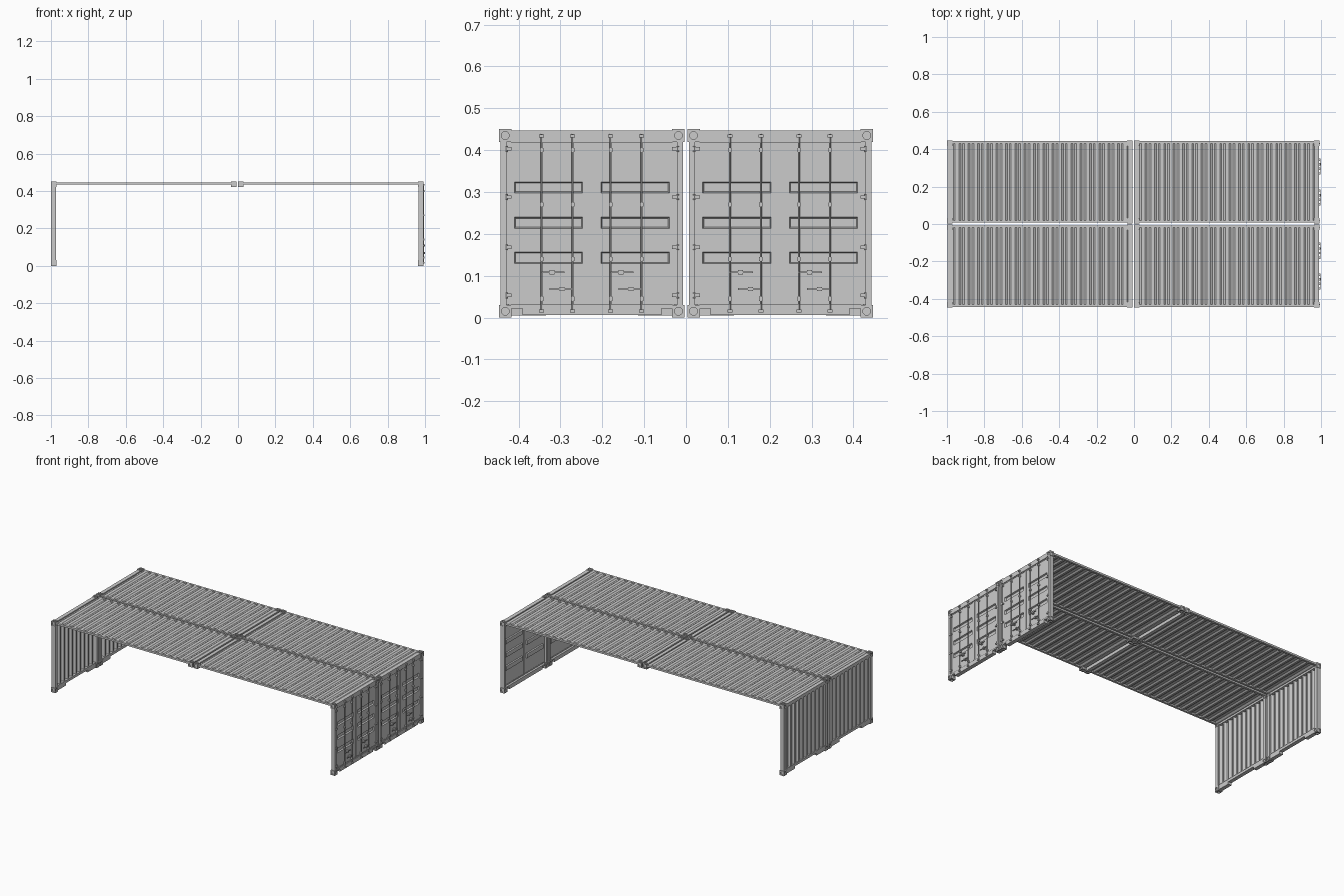
import bpy, bmesh, math
from mathutils import Matrix, Vector

if "Cube" in bpy.data.objects:
    bpy.data.objects.remove(bpy.data.objects["Cube"])

# One flat steel colour
steel = bpy.data.materials.new("grey steel")
steel.use_nodes = True
colour = (0.6, 0.6, 0.6, 1)
steel.diffuse_color = colour
steel.node_tree.nodes["Principled BSDF"].inputs["Base Color"].default_value = colour

CY = 0.225            # centre line of each container row
LEFT, RIGHT = -1.0, 0.992
JOINT = (LEFT + RIGHT) / 2
HW = 0.222            # half width over the corner castings
RAIL = 0.218          # half width over posts and rails
TOP = 0.45
CAST = 0.03


def box(bm, x, y, z):
    """Box from (min, max) pairs."""
    size = Vector(b - a for a, b in (x, y, z))
    mid = Vector((a + b) / 2 for a, b in (x, y, z))
    bmesh.ops.create_cube(bm, size=1, matrix=Matrix.Translation(mid) @ Matrix.Diagonal(size).to_4x4())


def both(bm, x, y, z):
    """Box and its twin across the container's centre line."""
    box(bm, x, y, z)
    box(bm, x, (-y[1], -y[0]), z)


def rod(bm, x, y, z, r, sides=8):
    mid = Vector((x, y, (z[0] + z[1]) / 2))
    bmesh.ops.create_cone(bm, cap_ends=True, segments=sides, radius1=r, radius2=r,
                          depth=z[1] - z[0], matrix=Matrix.Translation(mid))


def to_mesh(bm, name):
    mesh = bpy.data.meshes.new(name)
    bm.to_mesh(mesh)
    bm.free()
    mesh.materials.append(steel)
    return mesh


def add(mesh, name, place, sheet=0):
    ob = bpy.data.objects.new(name, mesh)
    ob.location = place
    bpy.context.scene.collection.objects.link(ob)
    if sheet:
        mod = ob.modifiers.new("sheet", "SOLIDIFY")
        mod.thickness = sheet
    return ob


def rows(bm, name, sheet=0):
    """Place the same part in the front and back container rows."""
    mesh = to_mesh(bm, name)
    for side, y in (("front", -CY), ("back", CY)):
        add(mesh, side + "_" + name, (0, y, 0), sheet)


def corrugated(bm, start, end, count, depth, make):
    """Trapezoid sheet; make(s, d) gives the two edge points at s."""
    pitch = (end - start) / count
    pts = [(start, 0)]
    for i in range(count):
        for f, d in ((0.2, 0), (0.4, 1), (0.8, 1), (1, 0)):
            pts.append((start + (i + f) * pitch, d * depth))
    edges = [[bm.verts.new(p) for p in make(s, d)] for s, d in pts]
    for a, b in zip(edges, edges[1:]):
        bm.faces.new((a[0], b[0], b[1], a[1]))


# Corner castings with a round socket on every face
bm = bmesh.new()
bmesh.ops.create_cube(bm, size=CAST)
block = add(to_mesh(bm, "casting"), "casting_blank", (0, 0, 0))
bm = bmesh.new()
for axis in "XYZ":
    for s in (-1, 1):
        turn = Matrix.Identity(4) if axis == "Z" else Matrix.Rotation(math.pi / 2, 4, "Y" if axis == "X" else "X")
        bmesh.ops.create_cone(bm, cap_ends=True, segments=12, radius1=0.0095, radius2=0.0095, depth=0.01,
                              matrix=turn @ Matrix.Translation((0, 0, s * CAST / 2)))
cutter = add(to_mesh(bm, "socket_cutter"), "socket_cutter", (0, 0, 0))
cutter.hide_render = True
cut = block.modifiers.new("sockets", "BOOLEAN")
cut.operation, cut.object, cut.solver = "DIFFERENCE", cutter, "EXACT"
casting = bpy.data.meshes.new_from_object(block.evaluated_get(bpy.context.evaluated_depsgraph_get()))
for helper in (block, cutter):
    bpy.data.objects.remove(helper)
h = CAST / 2
for cy in (-CY, CY):
    for sy in (-1, 1):
        y = cy + sy * (HW - h)
        for x in (LEFT + h, RIGHT - h):
            add(casting, "lower_corner_casting", (x, y, h))
            add(casting, "upper_corner_casting", (x, y, TOP - h))
        for s in (-1, 1):
            add(casting, "joint_casting", (JOINT + s * (h + 0.003), y, TOP - h))

# Roof: corrugated sheets, side rails and joint headers
bm = bmesh.new()
for a, b in ((LEFT + 0.024, JOINT - 0.024), (JOINT + 0.024, RIGHT - 0.024)):
    corrugated(bm, a, b, 19, 0.007, lambda s, d: ((s, -0.208, 0.439 + d), (s, 0.208, 0.439 + d)))
rows(bm, "roof_sheet", 0.002)
bm = bmesh.new()
for a, b in ((LEFT + CAST, JOINT - CAST), (JOINT + CAST, RIGHT - CAST)):
    both(bm, (a, b), (0.205, RAIL), (0.434, 0.446))
rows(bm, "roof_side_rail")
bm = bmesh.new()
box(bm, (JOINT - 0.027, JOINT - 0.005), (-0.193, 0.193), (0.425, 0.447))
box(bm, (JOINT + 0.005, JOINT + 0.027), (-0.193, 0.193), (0.435, 0.447))
rows(bm, "joint_header")

# Blind end: posts, rails, gussets and corrugated wall
bm = bmesh.new()
both(bm, (LEFT + 0.001, LEFT + 0.028), (0.198, RAIL), (CAST, TOP - CAST))
box(bm, (LEFT + 0.002, LEFT + 0.026), (-0.193, 0.193), (0.425, 0.446))
box(bm, (LEFT + 0.002, LEFT + 0.026), (-0.193, 0.193), (0.02, 0.036))
both(bm, (LEFT + 0.002, LEFT + 0.026), (0.11, 0.193), (0.005, 0.02))
rows(bm, "blind_end_frame")
bm = bmesh.new()
corrugated(bm, -0.2, 0.2, 10, 0.016,
           lambda s, d: ((LEFT + 0.021 - d, s, 0.034), (LEFT + 0.021 - d, s, 0.427)))
rows(bm, "blind_end_wall", 0.002)

# Door end: posts, header and sill
bm = bmesh.new()
both(bm, (RIGHT - 0.027, RIGHT - 0.001), (0.204, RAIL), (CAST, TOP - CAST))
box(bm, (RIGHT - 0.027, RIGHT - 0.002), (-0.193, 0.193), (0.418, 0.447))
box(bm, (RIGHT - 0.027, RIGHT - 0.002), (-0.193, 0.193), (0.022, 0.031))
box(bm, (RIGHT - 0.027, RIGHT - 0.002), (-0.166, 0.166), (0.006, 0.022))
rows(bm, "door_end_frame")

# Door leaves with three pressed recesses each
bm = bmesh.new()
zs = (0.035, 0.129, 0.157, 0.213, 0.24, 0.298, 0.324, 0.415)
pressed = []
for ys in ((-0.202, -0.185, -0.022, -0.003), (0.003, 0.022, 0.185, 0.202)):
    grid = [[bm.verts.new((RIGHT - 0.008, y, z)) for y in ys] for z in zs]
    for j in range(len(zs) - 1):
        for i in range(3):
            f = bm.faces.new((grid[j][i], grid[j][i + 1], grid[j + 1][i + 1], grid[j + 1][i]))
            if i == 1 and j % 2:
                pressed.append(f)
bm.normal_update()
bmesh.ops.inset_individual(bm, faces=pressed, thickness=0.004, depth=-0.009)
rows(bm, "door_leaves", 0.004)

# Door gasket strips
bm = bmesh.new()
box(bm, (RIGHT - 0.014, RIGHT - 0.005), (-0.004, 0.004), (0.035, 0.415))
both(bm, (RIGHT - 0.014, RIGHT - 0.007), (0.199, 0.205), (0.031, 0.419))
for z in (0.031, 0.414):
    box(bm, (RIGHT - 0.014, RIGHT - 0.006), (-0.2, 0.2), (z, z + 0.005))
rows(bm, "door_gasket")

# Locking rods with cams, guides and handles
bm = bmesh.new()
for k, y in enumerate((-0.12, -0.046, 0.045, 0.119)):
    rod(bm, RIGHT, y, (0.012, 0.438), 0.0025)
    for z in (0.012, 0.43):
        box(bm, (RIGHT - 0.004, RIGHT + 0.006), (y - 0.006, y + 0.006), (z, z + 0.007))
    for z in (0.045, 0.14, 0.27, 0.4):
        box(bm, (RIGHT - 0.009, RIGHT + 0.004), (y - 0.004, y + 0.004), (z - 0.005, z + 0.005))
    side, z = (1, 0.108) if k % 2 == 0 else (-1, 0.068)
    ends = sorted((y, y + side * 0.055))
    box(bm, (RIGHT + 0.002, RIGHT + 0.006), ends, (z - 0.002, z + 0.002))
    grip = y + side * 0.025
    box(bm, (RIGHT - 0.009, RIGHT + 0.008), (grip - 0.006, grip + 0.006), (z - 0.005, z + 0.005))
rows(bm, "locking_rods")

# Hinges on the outer door edges
bm = bmesh.new()
for z in (0.053, 0.168, 0.288, 0.403):
    both(bm, (RIGHT - 0.01, RIGHT + 0.001), (0.192, 0.212), (z - 0.004, z + 0.004))
    for s in (-1, 1):
        rod(bm, RIGHT, s * 0.205, (z - 0.007, z + 0.007), 0.003)
rows(bm, "door_hinges")
